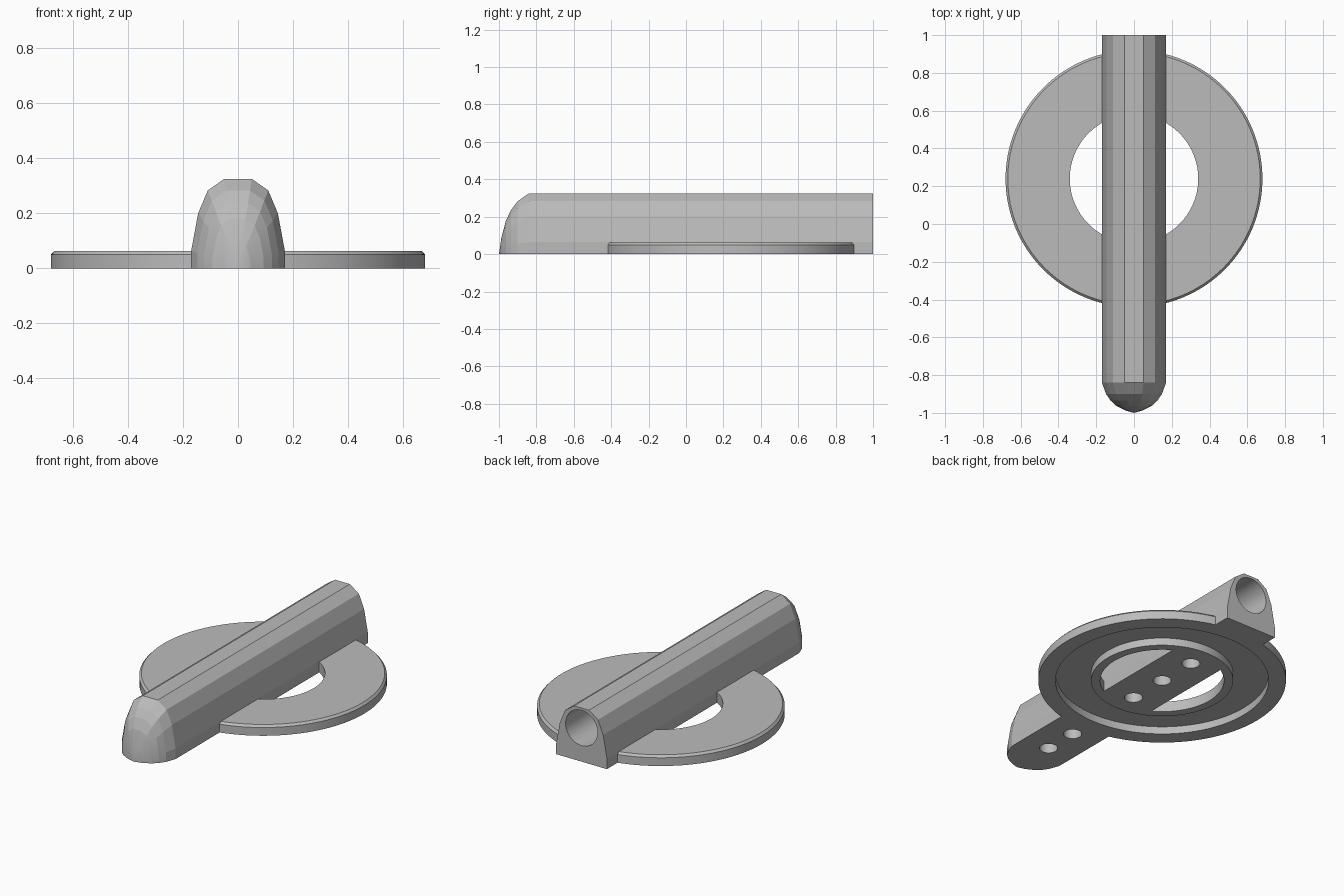
import bpy, bmesh, math

cube = bpy.data.objects.get("Cube")
if cube:
    bpy.data.objects.remove(cube, do_unlink=True)

RING_Y = 0.24
SEGMENTS = 128

grey = bpy.data.materials.new("plain grey")
grey.use_nodes = True
grey.diffuse_color = (0.5, 0.5, 0.5, 1)
grey.node_tree.nodes["Principled BSDF"].inputs["Base Color"].default_value = (0.5, 0.5, 0.5, 1)


def make_object(name, bm):
    bmesh.ops.recalc_face_normals(bm, faces=bm.faces)
    mesh = bpy.data.meshes.new(name)
    bm.to_mesh(mesh)
    bm.free()
    mesh.materials.append(grey)
    obj = bpy.data.objects.new(name, mesh)
    bpy.context.collection.objects.link(obj)
    return obj


def activate(obj):
    bpy.ops.object.select_all(action='DESELECT')
    obj.select_set(True)
    bpy.context.view_layer.objects.active = obj


def lathe(name, profile):
    """Turn a closed (radius, z) profile around the ring axis."""
    bm = bmesh.new()
    rings = []
    for i in range(SEGMENTS):
        a = math.tau * i / SEGMENTS
        rings.append([bm.verts.new((r * math.cos(a), RING_Y + r * math.sin(a), z))
                      for r, z in profile])
    n = len(profile)
    for i in range(SEGMENTS):
        p, q = rings[i], rings[(i + 1) % SEGMENTS]
        for j in range(n):
            k = (j + 1) % n
            bm.faces.new((p[j], q[j], q[k], p[k]))
    return make_object(name, bm)


def cylinder(name, radius, depth, location, rotation=(0, 0, 0)):
    bpy.ops.mesh.primitive_cylinder_add(vertices=48, radius=radius, depth=depth,
                                        location=location, rotation=rotation)
    obj = bpy.context.object
    obj.name = name
    obj.data.materials.append(grey)
    return obj


def cut(target, cutter):
    mod = target.modifiers.new("cut", 'BOOLEAN')
    mod.operation = 'DIFFERENCE'
    mod.solver = 'EXACT'
    mod.object = cutter
    activate(target)
    bpy.ops.object.modifier_apply(modifier=mod.name)
    bpy.data.objects.remove(cutter, do_unlink=True)


# Flat ring with a chamfered top edge and a groove underneath
ring = lathe("base_ring", [(0.34, 0), (0.39, 0), (0.39, 0.045), (0.585, 0.045),
                           (0.585, 0), (0.68, 0), (0.68, 0.05), (0.668, 0.063),
                           (0.34, 0.063)])

# Faceted bar, lofted from the back end to the pointed nose
half = [(0.17, 0), (0.17, 0.065), (0.145, 0.2), (0.11, 0.283), (0.05, 0.325)]
section = half + [(-x, z) for x, z in reversed(half)]
stations = [(1, 1), (-0.84, 1), (-0.9, 0.87), (-0.935, 0.73),
            (-0.963, 0.55), (-0.987, 0.27)]
bm = bmesh.new()
loops = [[bm.verts.new((x * s, y, z * s)) for x, z in section] for y, s in stations]
n = len(section)
for a, b in zip(loops, loops[1:]):
    for j in range(n):
        k = (j + 1) % n
        bm.faces.new((a[j], a[k], b[k], b[j]))
bm.faces.new(loops[0])
tip = bm.verts.new((0, -1, 0))
for j in range(n):
    bm.faces.new((loops[-1][j], loops[-1][(j + 1) % n], tip))
bar = make_object("bar", bm)

# Groove continues across the underside of the bar
cut(bar, lathe("groove_cutter", [(0.39, -0.05), (0.585, -0.05), (0.585, 0.045), (0.39, 0.045)]))

# Long bore from the back end
bore_front, bore_back = -0.82, 1.1
cut(bar, cylinder("bore_cutter", 0.107, bore_back - bore_front,
                  (0, (bore_front + bore_back) / 2, 0.204), (math.pi / 2, 0, 0)))

# Holes up through the underside into the bore
for y in (RING_Y + 0.245, RING_Y, RING_Y - 0.245, -0.525, -0.73):
    cut(bar, cylinder("hole_cutter", 0.05, 0.25, (0, y, 0.055)))

# Round surfaces smooth, bar facets crisp
for obj, angle in ((ring, 30), (bar, 9)):
    activate(obj)
    bpy.ops.object.shade_smooth_by_angle(angle=math.radians(angle))
